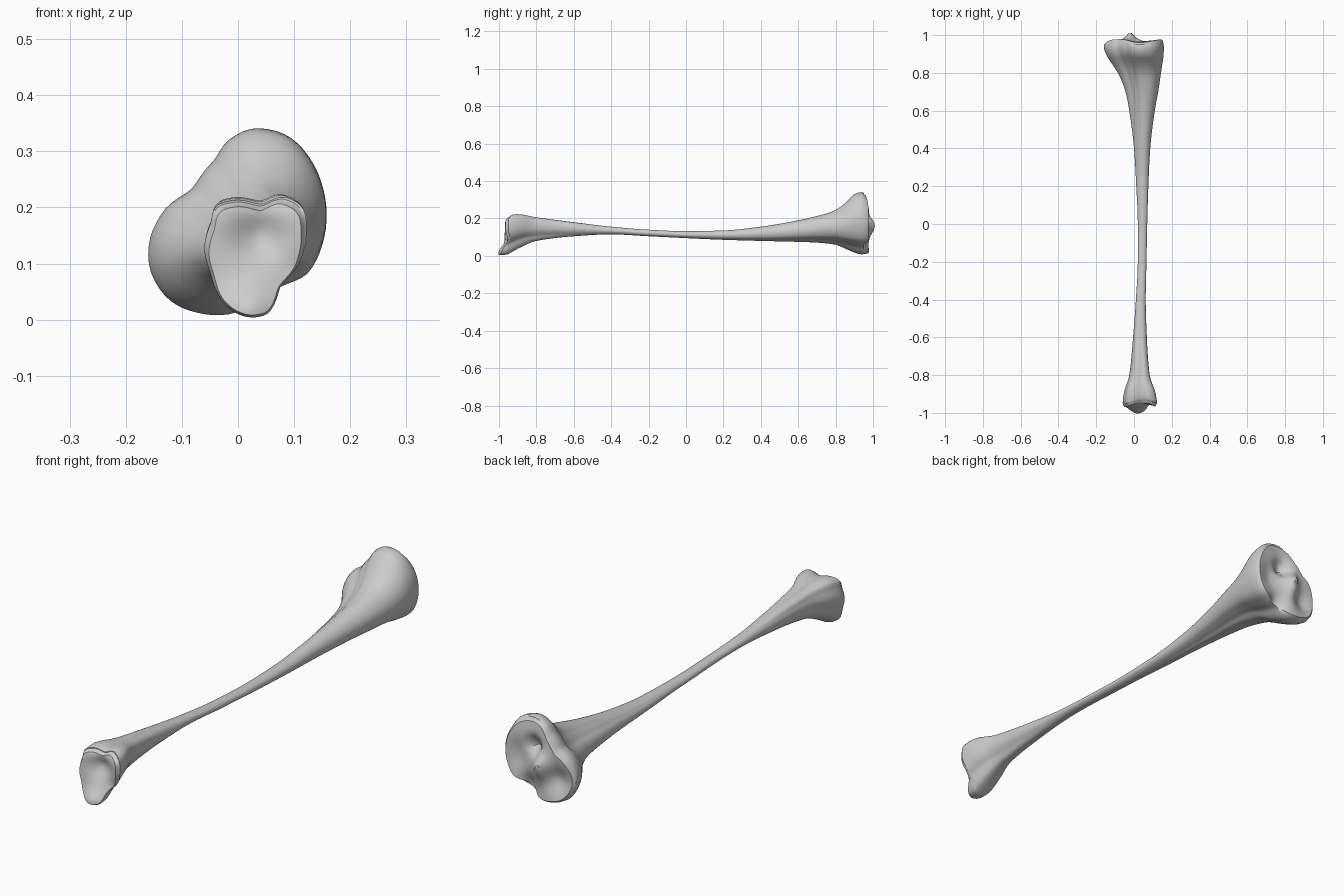
import bpy, bmesh, math
from mathutils import Vector

if "Cube" in bpy.data.objects:
    bpy.data.objects.remove(bpy.data.objects["Cube"])

SEG = 72

# Outlines of the two ends as (x, z)
KNEE = [(.04, .34), (.1, .32), (.14, .27), (.157, .22), (.155, .14), (.13, .085),
        (.085, .06), (.04, .045), (0, .012), (-.06, .008), (-.13, .04), (-.155, .08),
        (-.16, .13), (-.135, .19), (-.08, .235), (-.045, .28), (-.015, .32)]
ANKLE = [(-.05, .17), (-.04, .205), (-.01, .217), (.04, .21), (.085, .223), (.115, .205),
         (.123, .16), (.115, .11), (.08, .06), (.05, .005), (.01, .003), (-.03, .03),
         (-.05, .08), (-.06, .13)]

# Stations: y, x min, x max, z min, z max, ankle share, knee share
STATIONS = [
    (-.965, -.055, .116, .004, .21, 1, 0), (-.95, -.06, .122, .01, .218, 1, 0),
    (-.9, -.055, .115, .038, .223, 1, 0), (-.8, -.025, .083, .08, .206, .7, 0),
    (-.6, -.005, .068, .105, .18, .3, 0), (-.4, .01, .062, .115, .156, 0, 0),
    (-.2, .02, .066, .105, .14, 0, 0), (0, .02, .07, .095, .132, 0, .1),
    (.2, .012, .076, .086, .136, 0, .3), (.4, 0, .086, .08, .156, 0, .5),
    (.6, -.025, .11, .075, .19, 0, .7), (.7, -.045, .128, .071, .213, 0, .8),
    (.8, -.085, .143, .06, .245, 0, .9), (.86, -.125, .152, .035, .29, 0, 1),
    (.9, -.148, .157, .018, .33, 0, 1), (.94, -.16, .158, .008, .341, 0, 1),
    (.96, -.155, .153, .012, .33, 0, 1)]


def normalise(ring, x0, x1, z0, z1):
    """Stretch a ring of points to fill the given box."""
    xs, zs = [p[0] for p in ring], [p[1] for p in ring]
    return [(x0 + (x - min(xs)) / (max(xs) - min(xs)) * (x1 - x0),
             z0 + (z - min(zs)) / (max(zs) - min(zs)) * (z1 - z0)) for x, z in ring]


def hermite(table, i, t):
    """Smooth value between rows i and i + 1 of a table keyed by its first column."""
    a, b = table[i], table[i + 1]
    p, n = table[max(i - 1, 0)], table[min(i + 2, len(table) - 1)]
    h = b[0] - a[0]
    out = [a[0] + h * t]
    for k in range(1, len(a)):
        s = (b[k] - a[k]) / h
        sa = (a[k] - p[k]) / (a[0] - p[0]) if p is not a else s
        sb = (n[k] - b[k]) / (n[0] - b[0]) if n is not b else s
        # Harmonic slopes avoid overshoot
        ma = 2 * sa * s / (sa + s) if sa * s > 0 else 0
        mb = 2 * sb * s / (sb + s) if sb * s > 0 else 0
        out.append(a[k] * (2*t**3 - 3*t*t + 1) + b[k] * (3*t*t - 2*t**3)
                   + h * (ma * (t**3 - 2*t*t + t) + mb * (t**3 - t*t)))
    return out


def radii(outline):
    """Radius by angle of an outline scaled to a unit box."""
    polar = sorted((math.atan2(z, x), math.hypot(x, z))
                   for x, z in normalise(outline, -1, 1, -1, 1))
    turn = 2 * math.pi
    table = [(a - turn, r) for a, r in polar] + polar + [(a + turn, r) for a, r in polar]
    result = []
    for s in range(SEG):
        angle = -math.pi + turn * s / SEG
        i = max(k for k in range(len(table)) if table[k][0] <= angle)
        result.append(hermite(table, i, (angle - table[i][0]) / (table[i+1][0] - table[i][0]))[1])
    return result


knee_r, ankle_r = radii(KNEE), radii(ANKLE)


def section(row):
    y, x0, x1, z0, z1, ankle, knee = row
    ring = []
    for s in range(SEG):
        a = -math.pi + 2 * math.pi * s / SEG
        r = ankle * ankle_r[s] + knee * knee_r[s] + (1 - ankle - knee)
        ring.append((r * math.cos(a), r * math.sin(a)))
    return [Vector((x, y, z)) for x, z in normalise(ring, x0, x1, z0, z1)]


def bump(x, z, cx, cz, w, h):
    return math.exp(-((x - cx) / w) ** 2 - ((z - cz) / h) ** 2)


def knee_face(x, z):
    """Two shallow dishes, a raised centre and a notch behind it."""
    return (.979 + .035 * bump(x, z, -.02, .16, .03, .05) - .03 * bump(x, z, -.09, .11, .045, .055)
            - .02 * bump(x, z, .085, .17, .045, .07) - .045 * bump(x, z, .02, .225, .035, .035)
            - .035 * bump(x, z, .045, .05, .04, .05) - .02 * bump(x, z, .03, .34, .1, .07)
            - .018 * bump(x, z, -.17, .12, .04, .1))


def ankle_face(x, z):
    """A hollow socket with a blunt spur below it."""
    return (-.97 - .033 * bump(x, z, .02, .015, .05, .04) + .035 * bump(x, z, .04, .15, .05, .05)
            + .03 * bump(x, z, .05, .23, .15, .03) + .015 * bump(x, z, .1, .08, .04, .04))


def cap_rings(rim, face):
    centre = sum(rim, Vector()) / SEG
    rings = []
    for scale in (.96, .9, .8, .7, .58, .46, .34, .22, .1):
        ring = [centre + (p - centre) * scale for p in rim]
        for p in ring:
            p.y = face(p.x, p.z)
        rings.append(ring)
    return rings


# Shaft and both joint ends in one continuous skin
shaft = []
for i in range(len(STATIONS) - 1):
    steps = max(2, round((STATIONS[i + 1][0] - STATIONS[i][0]) / .025))
    shaft += [section(hermite(STATIONS, i, k / steps)) for k in range(steps)]
shaft.append(section(STATIONS[-1]))
for rim, face, side in ((shaft[0], ankle_face, -1), (shaft[-1], knee_face, 1)):
    for p in rim:
        edge = face(p.x, p.z) - side * .008
        p.y = edge if side < 0 else max(edge, .945)
# Keep the rings beside the ankle rim clear of it
for ring in shaft[1:3]:
    for p, q in zip(ring, shaft[0]):
        p.y = max(p.y, q.y + .006)
rings = cap_rings(shaft[0], ankle_face)[::-1] + shaft + cap_rings(shaft[-1], knee_face)

bm = bmesh.new()
loops = [[bm.verts.new(p) for p in ring] for ring in rings]
for a, b in zip(loops, loops[1:]):
    for s in range(SEG):
        t = (s + 1) % SEG
        bm.faces.new((a[s], a[t], b[t], b[s]))
bm.faces.new(loops[0])
bm.faces.new(loops[-1])
bmesh.ops.recalc_face_normals(bm, faces=bm.faces)
mesh = bpy.data.meshes.new("leg_bone")
bm.to_mesh(mesh)
bm.free()
bone = bpy.data.objects.new("leg_bone", mesh)
bpy.context.collection.objects.link(bone)

# Plain grey bone colour
grey = bpy.data.materials.new("bone_grey")
grey.use_nodes = True
colour = (.6, .6, .6, 1)
grey.diffuse_color = colour
grey.node_tree.nodes["Principled BSDF"].inputs["Base Color"].default_value = colour
mesh.materials.append(grey)

bpy.context.view_layer.objects.active = bone
bone.select_set(True)
bpy.ops.object.shade_smooth_by_angle(angle=math.radians(40))
